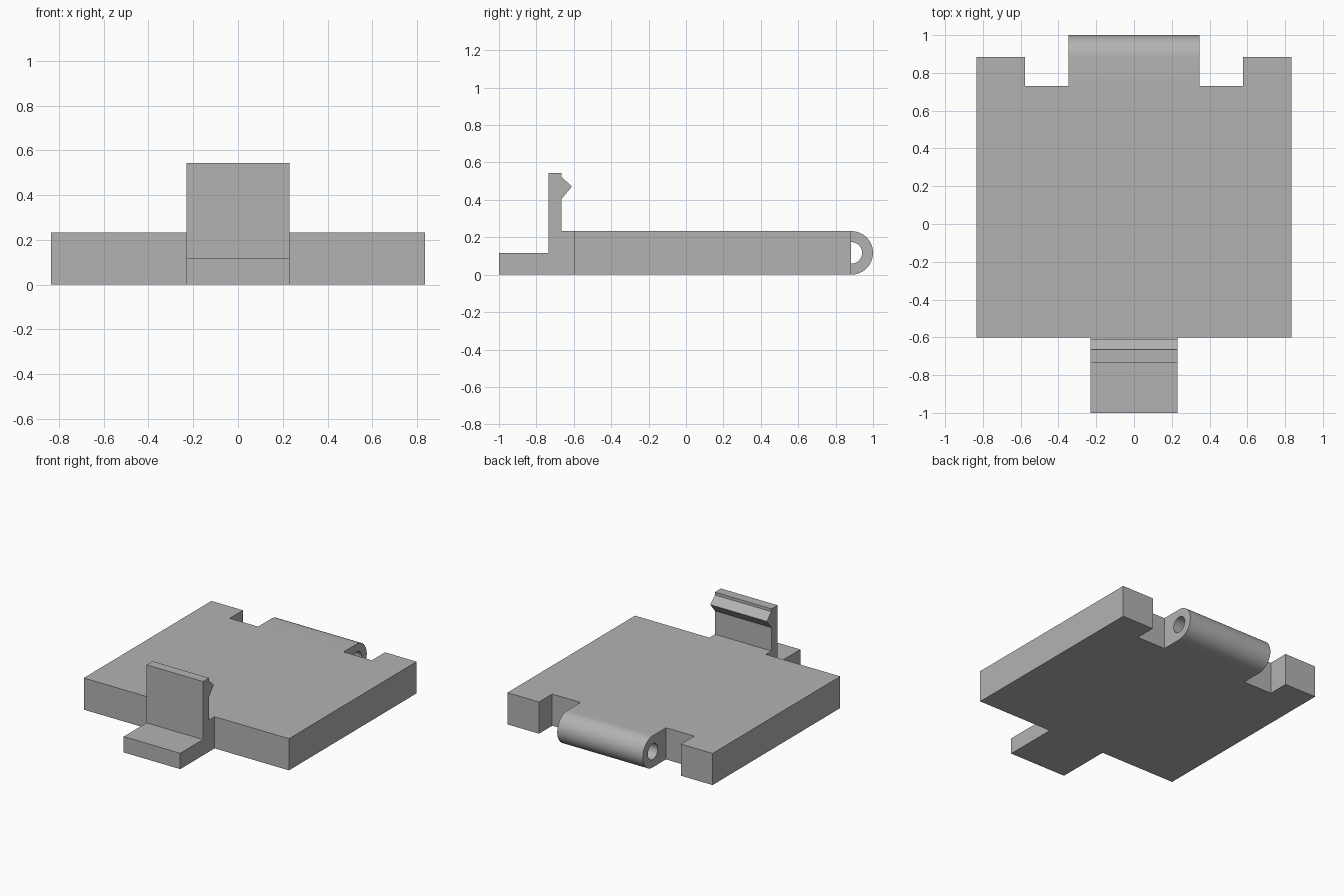
import bpy, bmesh
from math import sin, cos, pi
from mathutils import Vector

cube = bpy.data.objects.get("Cube")
if cube:
    bpy.data.objects.remove(cube, do_unlink=True)

grey = bpy.data.materials.new("plain_grey")
grey.use_nodes = True
colour = (0.45, 0.45, 0.45, 1)
grey.diffuse_color = colour
grey.node_tree.nodes["Principled BSDF"].inputs["Base Color"].default_value = colour


def extrude(name, points, offset):
    """Solid made by sweeping a flat outline along an offset."""
    bm = bmesh.new()
    face = bm.faces.new([bm.verts.new(p) for p in points])
    swept = bmesh.ops.extrude_face_region(bm, geom=[face], use_keep_orig=True)
    moved = [v for v in swept["geom"] if isinstance(v, bmesh.types.BMVert)]
    bmesh.ops.translate(bm, verts=moved, vec=Vector(offset))
    bmesh.ops.recalc_face_normals(bm, faces=bm.faces)
    mesh = bpy.data.meshes.new(name)
    bm.to_mesh(mesh)
    bm.free()
    mesh.materials.append(grey)
    obj = bpy.data.objects.new(name, mesh)
    bpy.context.collection.objects.link(obj)
    return obj


def side_profile(name, outline, x0, x1):
    return extrude(name, [(x0, y, z) for y, z in outline], (x1 - x0, 0, 0))


def arc(radius, start, end, steps):
    angles = [start + (end - start) * i / steps for i in range(steps + 1)]
    return [(HINGE_Y + radius * cos(a), HALF + radius * sin(a)) for a in angles]


THICK = 0.233
HALF = THICK / 2
HINGE_Y = 1 - HALF
NOTCH_Y = 0.73

# Flat plate with two rear tabs
right_half = [(0.835, -0.6), (0.835, HINGE_Y), (0.578, HINGE_Y), (0.578, NOTCH_Y)]
outline = right_half + [(-x, y) for x, y in reversed(right_half)]
extrude("plate", [(x, y, 0) for x, y in outline], (0, 0, THICK))

# Rounded hinge knuckle with a pin hole right through
knuckle = side_profile(
    "hinge_knuckle",
    [(NOTCH_Y, THICK), (NOTCH_Y, 0)] + arc(HALF, -pi / 2, pi / 2, 32),
    -0.348, 0.348)
pin = side_profile("pin_hole_cutter", arc(0.058, 0, 2 * pi, 48)[:-1], -0.5, 0.5)
pin.hide_render = True
cut = knuckle.modifiers.new("pin_hole", "BOOLEAN")
cut.operation = "DIFFERENCE"
cut.solver = "EXACT"
cut.object = pin
bpy.ops.object.select_all(action="DESELECT")
knuckle.select_set(True)
bpy.context.view_layer.objects.active = knuckle
bpy.ops.object.modifier_apply(modifier=cut.name)
bpy.data.objects.remove(pin, do_unlink=True)
bpy.ops.object.shade_smooth_by_angle(angle=pi / 6)

# Snap clip: finger ledge, upright and hooked catch
side_profile(
    "snap_clip",
    [(-1, 0), (-1, HALF), (-0.735, HALF), (-0.735, 0.543), (-0.665, 0.543),
     (-0.665, 0.522), (-0.61, 0.472), (-0.665, 0.405), (-0.665, THICK),
     (-0.6, THICK), (-0.6, 0)],
    -0.23, 0.23)
